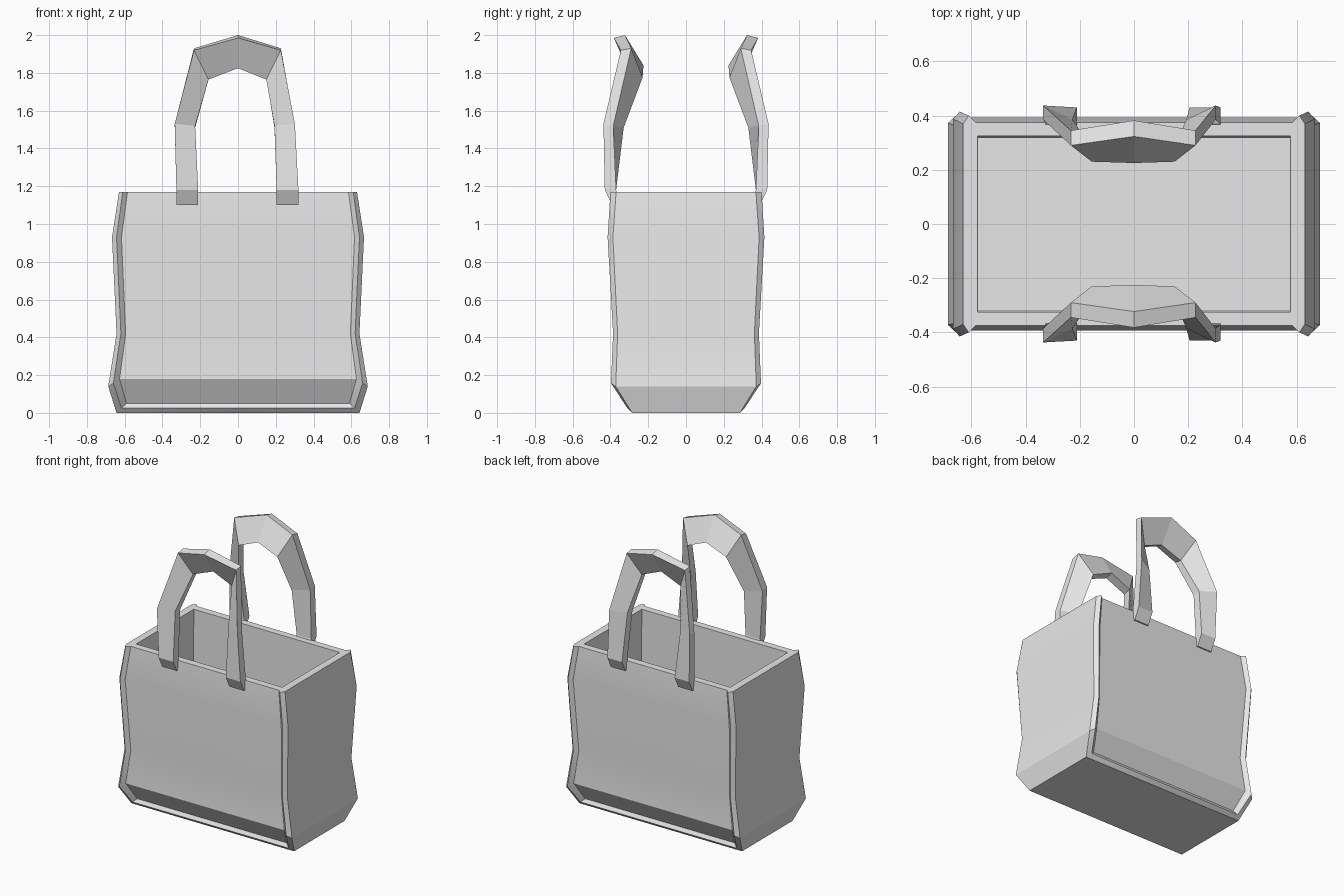
import bpy, bmesh, math
from mathutils import Vector

cube = bpy.data.objects.get("Cube")
if cube:
    bpy.data.objects.remove(cube, do_unlink=True)

# One plain grey fabric
GREY = (0.8, 0.8, 0.8, 1.0)
fabric = bpy.data.materials.new("grey fabric")
fabric.use_nodes = True
fabric.diffuse_color = GREY
fabric.node_tree.nodes["Principled BSDF"].inputs["Base Color"].default_value = GREY


def finish(bm, name, smooth_angle=None):
    """Turn a bmesh into a named object with consistent outward normals."""
    bmesh.ops.remove_doubles(bm, verts=bm.verts, dist=0.0001)
    bmesh.ops.recalc_face_normals(bm, faces=bm.faces)
    mesh = bpy.data.meshes.new(name)
    bm.to_mesh(mesh)
    bm.free()
    mesh.materials.append(fabric)
    obj = bpy.data.objects.new(name, mesh)
    bpy.context.collection.objects.link(obj)
    if smooth_angle:
        bpy.ops.object.select_all(action="DESELECT")
        obj.select_set(True)
        bpy.context.view_layer.objects.active = obj
        bpy.ops.object.shade_smooth_by_angle(angle=math.radians(smooth_angle))
    return obj


def add_face(bm, *points):
    bm.faces.new([bm.verts.new(p) for p in points])


def on_x_middle(p):
    return Vector((0, p.y, p.z))


def on_y_middle(p):
    return Vector((p.x, 0, p.z))


# Bag body: corner profiles from bottom to top, for one quarter of the bag
side_edge = [(.643, .285, 0), (.687, .372, .14), (.643, .362, .42), (.667, .387, .93), (.63, .37, 1.17)]
piping = [(.617, .31, .025), (.66, .397, .157), (.62, .386, .42), (.643, .415, .93), (.61, .40, 1.17)]
panel_edge = [(.59, .295, .05), (.627, .373, .18), (.595, .36, .42), (.617, .393, .93), (.585, .375, 1.17)]
side_edge, piping, panel_edge = ([Vector(p) for p in line] for line in (side_edge, piping, panel_edge))
opening = Vector((.577, .325, 1.17))
floor = Vector((.575, .318, .13))

bm = bmesh.new()
for i in range(len(piping) - 1):
    # End panel, both slopes of the piping, and the broad panel
    add_face(bm, on_y_middle(side_edge[i]), side_edge[i], side_edge[i + 1], on_y_middle(side_edge[i + 1]))
    for a, b in ((side_edge, piping), (piping, panel_edge)):
        add_face(bm, a[i], b[i], b[i + 1], a[i + 1])
    add_face(bm, panel_edge[i], on_x_middle(panel_edge[i]), on_x_middle(panel_edge[i + 1]), panel_edge[i + 1])

# Piping along the bottom edge
for a, b in ((side_edge, piping), (piping, panel_edge)):
    add_face(bm, a[0], on_x_middle(a[0]), on_x_middle(b[0]), b[0])

# Rim, inner walls
add_face(bm, panel_edge[-1], on_x_middle(panel_edge[-1]), on_x_middle(opening), opening)
add_face(bm, side_edge[-1], piping[-1], panel_edge[-1], opening)
add_face(bm, side_edge[-1], opening, on_y_middle(opening), on_y_middle(side_edge[-1]))
for middle in (on_x_middle, on_y_middle):
    add_face(bm, opening, middle(opening), middle(floor), floor)

# Underside and inner floor
for corner in (side_edge[0], floor):
    add_face(bm, corner, on_x_middle(corner), Vector((0, 0, corner.z)), on_y_middle(corner))

for axis in "XY":
    bmesh.ops.mirror(bm, geom=bm.verts[:] + bm.edges[:] + bm.faces[:], axis=axis, merge_dist=0.0001)
finish(bm, "bag_body", 20)

# Handle sections: sideways shift, then four corners (x, distance from bag middle, z)
handle_nodes = [
    (-.003, [(.323, .39, 1.1), (.323, .35, 1.1), (.208, .35, 1.1), (.208, .39, 1.1)]),
    (-.003, [(.323, .43, 1.18), (.323, .37, 1.18), (.208, .37, 1.18), (.208, .43, 1.18)]),
    (-.017, [(.318, .437, 1.53), (.318, .385, 1.52), (.21, .33, 1.51), (.21, .385, 1.52)]),
    (-.003, [(.23, .345, 1.92), (.23, .29, 1.93), (.153, .23, 1.775), (.153, .285, 1.765)]),
    (0, [(0, .382, 1.985), (0, .323, 2), (0, .225, 1.84), (0, .28, 1.825)]),
]


def build_handle(name, facing):
    """Sweep the strap up one leg, over the top and down the other."""
    def section(node, side):
        shift, corners = node
        return [Vector((side * x + shift, facing * y, z)) for x, y, z in corners]

    rings = [section(n, -1) for n in handle_nodes]
    rings += [section(n, 1) for n in reversed(handle_nodes[:-1])]
    strap = bmesh.new()
    for low, high in zip(rings, rings[1:]):
        for k in range(4):
            n = (k + 1) % 4
            add_face(strap, low[k], low[n], high[n], high[k])
    add_face(strap, *rings[0])
    add_face(strap, *rings[-1])
    return finish(strap, name)


build_handle("front_handle", -1)
build_handle("back_handle", 1)
